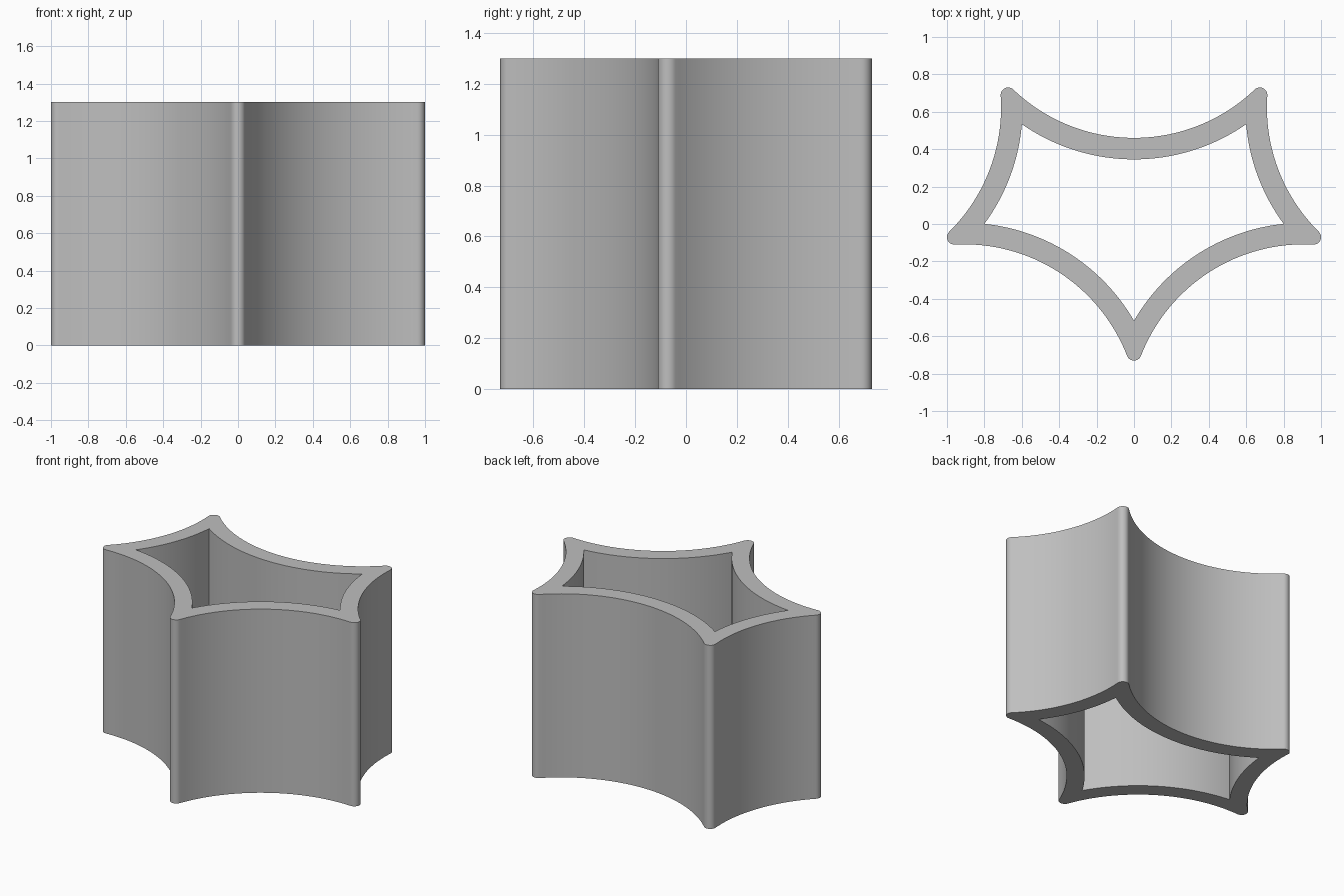
import bpy, bmesh, math
from mathutils import Vector

if "Cube" in bpy.data.objects:
    bpy.data.objects.remove(bpy.data.objects["Cube"])

HEIGHT, TIP_R, ARC_R, WALL = 1.3, 0.04, 0.975, 0.115
SIDE_STEPS, TIP_STEPS = 40, 12

# Tip centres, counter-clockwise from the front tip
tips = [Vector(p) for p in ((0, -0.69), (0.96, -0.07), (0.673, 0.69),
                            (-0.673, 0.69), (-0.96, -0.07))]
N = len(tips)


def arc_centre(a, b):
    """Centre of the concave side between two tips, lying outside the star."""
    d = b - a
    out = Vector((d.y, -d.x)).normalized()
    return (a + b) / 2 + out * math.sqrt(ARC_R ** 2 - (d.length / 2) ** 2)


centres = [arc_centre(tips[k], tips[(k + 1) % N]) for k in range(N)]


def inner_corner(k):
    """Where the inner arcs of the two sides beside tip k meet."""
    r = ARC_R - TIP_R + WALL
    a, b = centres[k - 1], centres[k]
    mid, d = (a + b) / 2, b - a
    n = Vector((d.y, -d.x)).normalized() * math.sqrt(r * r - (d.length / 2) ** 2)
    return min((mid + n, mid - n), key=lambda p: p.length)


def arc(centre, start, end, steps):
    """Points on the shorter arc from start to end."""
    u, v = start - centre, end - centre
    a0 = math.atan2(u.y, u.x)
    sweep = (math.atan2(v.y, v.x) - a0 + math.pi) % (2 * math.pi) - math.pi
    return [centre + u.length * Vector((math.cos(a0 + sweep * i / steps),
                                        math.sin(a0 + sweep * i / steps)))
            for i in range(steps + 1)]


def tangent(k, c):
    """Point where the rounded tip k runs into the side with arc centre c."""
    return tips[k] + (c - tips[k]).normalized() * TIP_R


corners = [inner_corner(k) for k in range(N)]
bm = bmesh.new()


def prism_faces(loop, wall_edges):
    """Matching top and bottom caps, with walls on the given edges."""
    low = [bm.verts.new((p.x, p.y, 0)) for p in loop]
    high = [bm.verts.new((p.x, p.y, HEIGHT)) for p in loop]
    bm.faces.new(high)
    bm.faces.new(low[::-1])
    for i in wall_edges:
        j = (i + 1) % len(loop)
        bm.faces.new((low[i], low[j], high[j], high[i]))


for k in range(N):
    n, c = (k + 1) % N, centres[k]
    # Concave side wall
    outer = arc(c, tangent(k, c), tangent(n, c), SIDE_STEPS)
    inner = arc(c, corners[k], corners[n], SIDE_STEPS)
    for i in range(SIDE_STEPS):
        prism_faces([outer[i], outer[i + 1], inner[i + 1], inner[i]], (0, 2))
    # Rounded tip
    t = arc(tips[k], tangent(k, centres[k - 1]), tangent(k, c), TIP_STEPS)
    prism_faces(t + [corners[k]], range(TIP_STEPS))

bmesh.ops.remove_doubles(bm, verts=bm.verts, dist=1e-5)
bmesh.ops.recalc_face_normals(bm, faces=bm.faces)
mesh = bpy.data.meshes.new("star_wall")
bm.to_mesh(mesh)
bm.free()

wall = bpy.data.objects.new("star_wall", mesh)
bpy.context.collection.objects.link(wall)
grey = bpy.data.materials.new("light_grey")
grey.diffuse_color = (0.52, 0.52, 0.52, 1)
grey.use_nodes = True
grey.node_tree.nodes["Principled BSDF"].inputs["Base Color"].default_value = grey.diffuse_color
mesh.materials.append(grey)

bpy.context.view_layer.objects.active = wall
wall.select_set(True)
bpy.ops.object.shade_smooth_by_angle(angle=math.radians(30))
